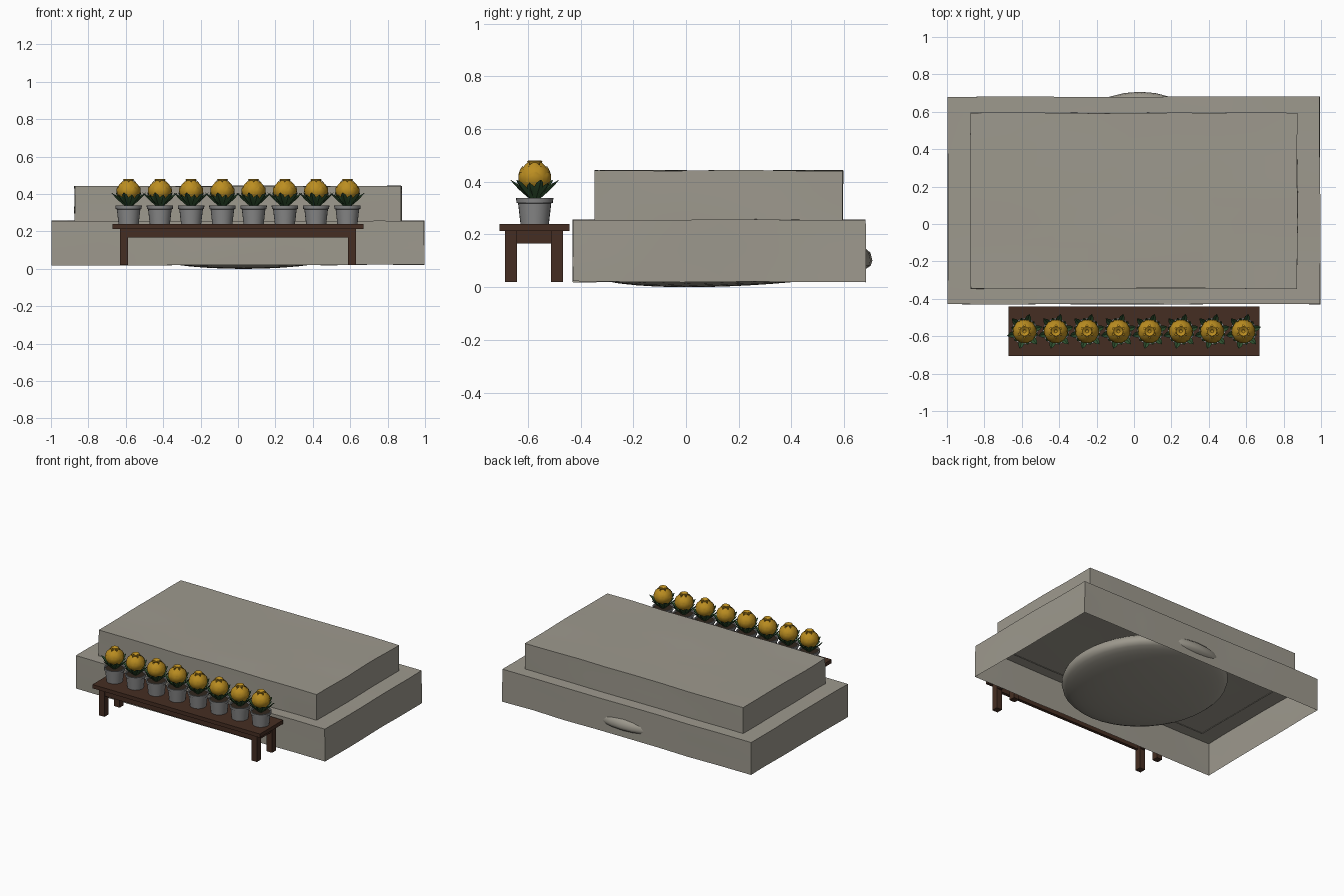
import bpy, bmesh, math
from math import sin, cos, pi, radians
from mathutils import Vector, noise

if "Cube" in bpy.data.objects:
    bpy.data.objects.remove(bpy.data.objects["Cube"])


def mat(name, rgb):
    m = bpy.data.materials.new(name)
    m.diffuse_color = (*rgb, 1)
    m.use_nodes = True
    m.node_tree.nodes["Principled BSDF"].inputs["Base Color"].default_value = m.diffuse_color
    return m


STONE = mat("weathered stone", (0.34, 0.32, 0.27))
WOOD = mat("dark wood", (0.06, 0.027, 0.016))
CLAY = mat("grey pot", (0.25, 0.25, 0.25))
SOIL = mat("soil", (0.03, 0.02, 0.012))
GOLD = mat("golden petal", (0.50, 0.27, 0.015))
LEAF = mat("leaf", (0.03, 0.085, 0.03))


def finish(name, bm, m, smooth=None):
    me = bpy.data.meshes.new(name)
    bm.to_mesh(me)
    bm.free()
    me.materials.append(m)
    ob = bpy.data.objects.new(name, me)
    bpy.context.collection.objects.link(ob)
    if smooth:
        bpy.ops.object.select_all(action='DESELECT')
        ob.select_set(True)
        bpy.context.view_layer.objects.active = ob
        bpy.ops.object.shade_smooth_by_angle(angle=radians(smooth))
    return ob


def add_box(bm, x0, x1, y0, y1, z0, z1):
    vs = bmesh.ops.create_cube(bm, size=1)["verts"]
    for v in vs:
        v.co = Vector(((x0 + x1) / 2 + v.co.x * (x1 - x0),
                       (y0 + y1) / 2 + v.co.y * (y1 - y0),
                       (z0 + z1) / 2 + v.co.z * (z1 - z0)))


def stone_slab(name, *dims):
    # open-bottomed block with slightly uneven faces
    bm = bmesh.new()
    add_box(bm, *dims)
    bm.normal_update()
    bmesh.ops.delete(bm, geom=[f for f in bm.faces if f.normal.z < -0.9], context='FACES_ONLY')
    bmesh.ops.subdivide_edges(bm, edges=bm.edges[:], cuts=7, use_grid_fill=True)
    for v in bm.verts:
        v.co += noise.noise_vector(v.co * 3) * 0.005
    finish(name, bm, STONE, 40)


stone_slab("lower_slab", -0.995, 0.995, -0.428, 0.68, 0.02, 0.255)
stone_slab("upper_slab", -0.873, 0.873, -0.345, 0.595, 0.25, 0.442)

# rounded boulder under the slab, poking out at the back
bm = bmesh.new()
bmesh.ops.create_uvsphere(bm, u_segments=40, v_segments=20, radius=1)
for v in bm.verts:
    x, y, z = v.co
    z = math.copysign(abs(z) ** 0.75, z)
    v.co = (0.03 + 0.53 * x, 0.145 + 0.562 * y, 0.112 + 0.098 * z + 0.02 * y * abs(z))
low = min(v.co.z for v in bm.verts)
for v in bm.verts:
    v.co.z -= low
finish("boulder", bm, STONE, 60)

# bench
bm = bmesh.new()
add_box(bm, -0.67, 0.67, -0.707, -0.442, 0.213, 0.24)
finish("bench_top", bm, WOOD)
bm = bmesh.new()
for sx in (-1, 1):
    for y0 in (-0.687, -0.513):
        add_box(bm, sx * 0.61 - 0.022, sx * 0.61 + 0.022, y0, y0 + 0.046, 0.02, 0.213)
    add_box(bm, sx * 0.61 - 0.014, sx * 0.61 + 0.014, -0.645, -0.51, 0.165, 0.213)
finish("bench_legs", bm, WOOD)
bm = bmesh.new()
for y0 in (-0.68, -0.494):
    add_box(bm, -0.59, 0.59, y0, y0 + 0.022, 0.167, 0.213)
finish("bench_aprons", bm, WOOD)


def lathe(profile, n=24):
    bm = bmesh.new()
    rings = [[bm.verts.new((r * cos(2 * pi * i / n), r * sin(2 * pi * i / n), z))
              for i in range(n)] for r, z in profile]
    for a, b in zip(rings, rings[1:]):
        for i in range(n):
            j = (i + 1) % n
            bm.faces.new((a[i], a[j], b[j], b[i]))
    bm.faces.new(rings[0][::-1])
    bm.faces.new(rings[-1])
    return bm


def strip(bm, rows):
    # skin rows of points into a sheet
    rows = [[bm.verts.new(p) for p in r] for r in rows]
    for a, b in zip(rows, rows[1:]):
        for i in range(len(a) - 1):
            bm.faces.new((a[i], a[i + 1], b[i + 1], b[i]))


def polar(r, a, z):
    return (r * cos(a), r * sin(a), z)


# pot and soil (origin at the pot base)
pot = finish("pot", lathe([(0.054, 0), (0.063, 0.078), (0.069, 0.08), (0.071, 0.098),
                           (0.063, 0.098), (0.061, 0.085)]), CLAY, 35)
soil = finish("soil", lathe([(0.061, 0.083), (0.061, 0.088)]), SOIL)

# flower head: round core wrapped in tiers of overlapping petals
bm = bmesh.new()
bmesh.ops.create_uvsphere(bm, u_segments=20, v_segments=12, radius=0.058)
for v in bm.verts:
    v.co.z = v.co.z * 0.9 + 0.174
R, CZ = 0.060, 0.174
for count, e0, e1, flare, turn in ((6, -55, 22, 0.08, 0), (6, -15, 48, 0.10, 0.5), (6, 25, 68, 0.16, 0)):
    for k in range(count):
        rows = []
        for s in range(7):
            t = s / 6
            e = radians(e0 + (e1 - e0) * t)
            w = (2 * pi / count) * 0.56 * math.sqrt(max(0.03, 1 - t ** 4))
            rr = R * (1 + flare * t * t)
            a = 2 * pi * (k + turn) / count
            rows.append([polar(rr * cos(e) * (1 + 0.03 * (1 - u * u)), a + u * w, CZ + rr * 0.93 * sin(e))
                         for u in (-1, -0.5, 0, 0.5, 1)])
        strip(bm, rows)
flower = finish("flower_head", bm, GOLD, 50)

# small crown at the top of the flower
crown = finish("flower_crown", lathe([(0.022, 0.218), (0.029, 0.236), (0.025, 0.241),
                                      (0.014, 0.236), (0.008, 0.228)], 12), GOLD, 40)

# stem and leaves
stem = finish("stem", lathe([(0.012, 0.086), (0.012, 0.13)], 8), LEAF, 40)
bm = bmesh.new()
for count, turn, pts in (
        (6, 0, ((0.012, 0.088), (0.036, 0.108), (0.062, 0.130), (0.083, 0.152), (0.096, 0.167))),
        (6, 0.5, ((0.010, 0.088), (0.026, 0.106), (0.046, 0.122), (0.064, 0.140), (0.074, 0.156)))):
    for k in range(count):
        a = 2 * pi * (k + turn) / count + 0.25
        rows = []
        for (r, z), w in zip(pts, (0.007, 0.015, 0.018, 0.013, 0.001)):
            side = Vector((-sin(a), cos(a), 0)) * w
            mid = Vector(polar(r, a, z))
            up = Vector((-cos(a) * 0.4, -sin(a) * 0.4, 0.6)) * w * 0.6
            rows.append([mid - side + up, mid, mid + side + up])
        strip(bm, rows)
leaves = finish("leaves", bm, LEAF, 30)

# repeat the potted plant along the bench
for part in (pot, soil, flower, crown, stem, leaves):
    for i in range(8):
        ob = part if i == 0 else part.copy()
        if i:
            bpy.context.collection.objects.link(ob)
        ob.location = (-0.585 + i * 1.17 / 7, -0.574, 0.24)
